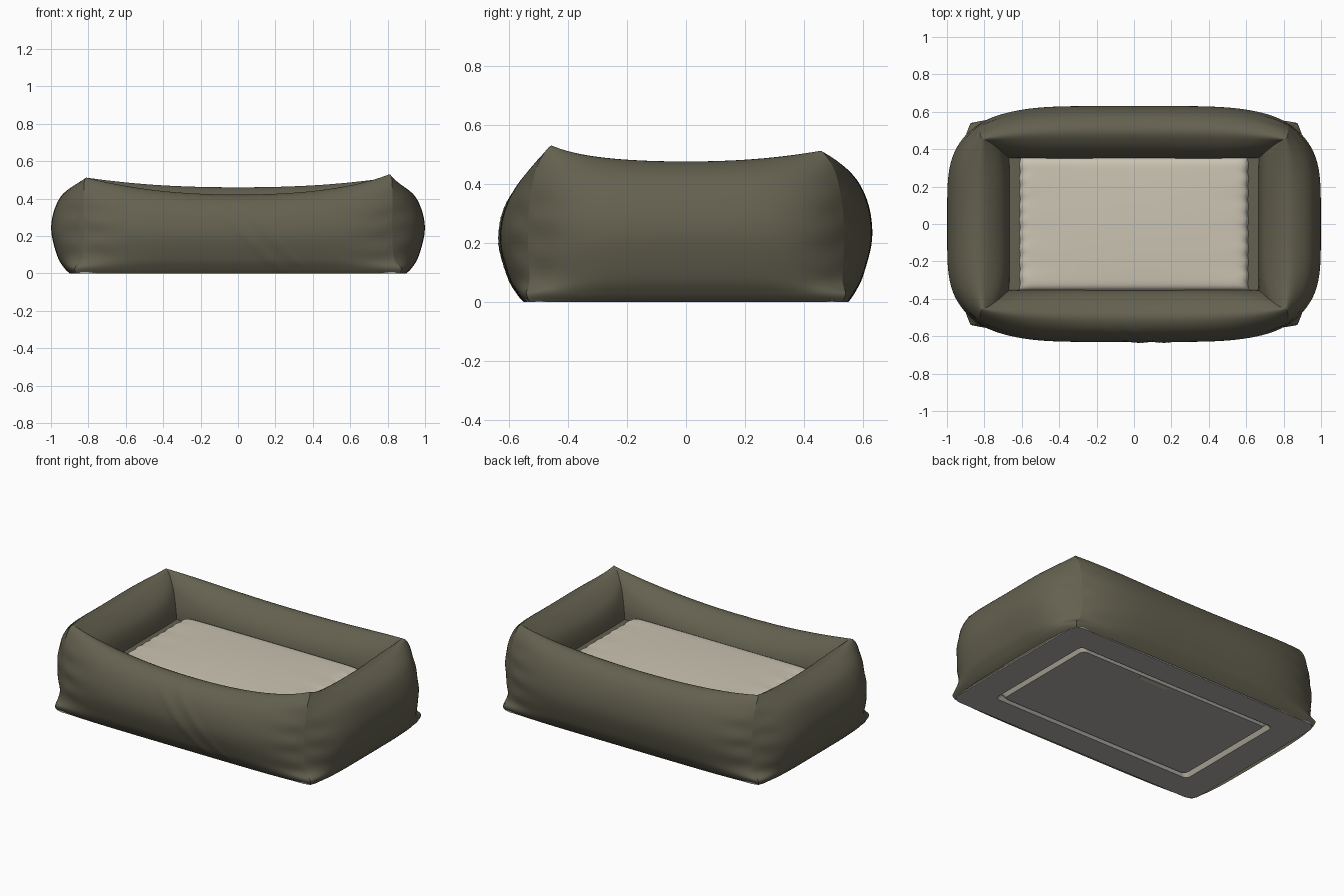
import bpy, bmesh, math
from mathutils import Vector

old = bpy.data.objects.get("Cube")
if old:
    bpy.data.objects.remove(old, do_unlink=True)


def material(name, rgb):
    m = bpy.data.materials.new(name)
    m.use_nodes = True
    m.diffuse_color = (*rgb, 1)
    bsdf = m.node_tree.nodes["Principled BSDF"]
    bsdf.inputs["Base Color"].default_value = (*rgb, 1)
    bsdf.inputs["Roughness"].default_value = 0.8
    return m


olive = material("olive fabric", (0.127, 0.119, 0.079))
cream = material("cream fabric", (0.60, 0.55, 0.45))
grey = material("grey underside", (0.43, 0.425, 0.41))


def finish(bm, name, mats, angle=50):
    me = bpy.data.meshes.new(name)
    bm.to_mesh(me)
    bm.free()
    ob = bpy.data.objects.new(name, me)
    bpy.context.collection.objects.link(ob)
    for m in mats:
        me.materials.append(m)
    bpy.ops.object.select_all(action="DESELECT")
    ob.select_set(True)
    bpy.context.view_layer.objects.active = ob
    bpy.ops.object.shade_smooth_by_angle(angle=math.radians(angle))
    return ob


def surface(func, nu, nv, facing):
    """Grid surface from func(u, v), turned so its first face looks along facing."""
    bm = bmesh.new()
    rows = [[bm.verts.new(func(i / nu, j / nv)) for j in range(nv + 1)] for i in range(nu + 1)]
    for i in range(nu):
        for j in range(nv):
            bm.faces.new((rows[i][j], rows[i + 1][j], rows[i + 1][j + 1], rows[i][j + 1]))
    bm.faces.ensure_lookup_table()
    bm.normal_update()
    if bm.faces[nv // 4].normal.dot(Vector(facing)) < 0:
        bmesh.ops.reverse_faces(bm, faces=bm.faces[:])
    return bm


def spline(points, v):
    """Smooth curve through points, v from 0 to 1."""
    last = len(points) - 1
    i = min(int(v * last), last - 1)
    t = v * last - i
    p = [Vector(points[max(0, min(last, i + k))]) for k in (-1, 0, 1, 2)]
    return 0.5 * (2 * p[1] + (p[2] - p[0]) * t + (2 * p[0] - 5 * p[1] + 4 * p[2] - p[3]) * t * t
                  + (3 * p[1] - p[0] - 3 * p[2] + p[3]) * t ** 3)


# Bolster sections from outer foot over the crest to the inner foot
LONG = [(.55, 0), (.572, .03), (.60, .085), (.63, .2), (.617, .31), (.57, .395),
        (.50, .43), (.43, .40), (.375, .34), (.35, .27), (.355, .18)]
END = [(.90, 0), (.93, .03), (.965, .09), (.998, .22), (.985, .33), (.935, .425),
       (.84, .475), (.76, .45), (.69, .38), (.665, .28), (.67, .18)]
# The corner foot flares out where the fabric is gathered
CORNER = [(.865, .53, 0), (.872, .54, .03), (.835, .53, .075), (.825, .535, .2), (.825, .53, .32),
          (.825, .505, .44), (.815, .46, .51), (.775, .44, .485), (.72, .40, .42),
          (.675, .36, .32), (.66, .35, .18)]


def bolster(name, long, sign, lift, bulge):
    mid = LONG if long else END

    def point(u, v):
        t = 2 * u - 1
        a = abs(t)
        c, m = spline(CORNER, v), spline(mid, v)
        c_along, c_perp = (c.x, c.y) if long else (c.y, c.x)
        w = 1 - a ** bulge
        perp = c_perp + (m.x - c_perp) * w
        # crest sags in the middle; the front left corner peaks highest
        x_side, y_side = (t, sign) if long else (sign, t)
        peak = 1.035 if x_side > 0 and y_side < 0 else 1.0
        cz = c.z * (1 + (peak - 1) * a ** 4)
        z = cz + (m.y * lift - cz) * (1 - a ** 2.2)
        # gathered fabric near the corners, soft creases on the front
        outer = math.sin(math.pi * min(v / 0.6, 1))
        perp += 0.004 * outer * 4 * a ** 10 * (1 - a ** 10) * math.sin(z * 55 + t)
        if long and sign < 0:
            for shift in (0, 0.13):
                d = t * 0.8 + z * 0.9 - 0.22 - shift
                perp += 0.006 * outer * math.exp(-(d / 0.02) ** 2) * math.exp(-(t * 2.5 - 0.2) ** 2)
        along = c_along * t
        return (along, sign * perp, z) if long else (sign * perp, along, z)

    facing = (0, sign, 0) if long else (sign, 0, 0)
    finish(surface(point, 72, 60, facing), name, [olive])


bolster("front_bolster", True, -1, 0.98, 5)
bolster("back_bolster", True, 1, 1.07, 5)
bolster("left_bolster", False, 1, 1.0, 4.5)
bolster("right_bolster", False, -1, 1.0, 4.5)


# Pillow with a soft crown and slightly gathered ends
def pillow(u, v):
    x, y = 2 * u - 1, 2 * v - 1
    crown = math.sqrt(max(0, (1 - abs(x) ** 30) * (1 - abs(y) ** 24)))
    z = 0.24 + 0.08 * crown + 0.012 * (1 - x * x) * (1 - y * y)
    z += 0.002 * abs(x) ** 6 * math.sin(y * 13) * crown
    return (x * (0.62 + 0.003 * math.sin(y * 31)), y * 0.365, z)


finish(surface(pillow, 80, 60, (0, 0, 1)), "pillow", [cream])

# Inner lining under the pillow
finish(surface(lambda u, v: ((2 * u - 1) * 0.69, (2 * v - 1) * 0.38, 0.275), 1, 1, (0, 0, 1)),
       "inner_lining", [olive])


# Underside with a shallow groove round its panel, pale at both ends
def rounded_ring(bm, hx, hy, z, r):
    ring = []
    for q, (sx, sy) in enumerate(((1, 1), (-1, 1), (-1, -1), (1, -1))):
        for k in range(7):
            ang = math.pi / 2 * (q + k / 6)
            ring.append(bm.verts.new((sx * (hx - r) + r * math.cos(ang),
                                      sy * (hy - r) + r * math.sin(ang), z)))
    return ring


bm = bmesh.new()
rings = [rounded_ring(bm, *spec) for spec in
         ((0.88, 0.54, 0.008, 0.06), (0.88, 0.54, 0, 0.06),
          (0.70, 0.375, 0, 0.03), (0.68, 0.36, 0.025, 0.03), (0.66, 0.345, 0.002, 0.03))]
for level, (a, b) in enumerate(zip(rings, rings[1:])):
    for i in range(len(a)):
        j = (i + 1) % len(a)
        f = bm.faces.new((a[j], a[i], b[i], b[j]))
        if level >= 2 and abs(f.calc_center_median().x) > 0.6:
            f.material_index = 1
bm.faces.new(rings[-1][::-1])
finish(bm, "underside", [grey, cream], 10)

# Small pale patch showing at the back of the panel
bm = bmesh.new()
bmesh.ops.create_cube(bm, size=1)
for vert in bm.verts:
    vert.co = (0.13 + 0.2 * vert.co.x, 0.325 + 0.03 * vert.co.y, 0.002 + 0.003 * vert.co.z)
finish(bm, "underside_patch", [cream], 20)
